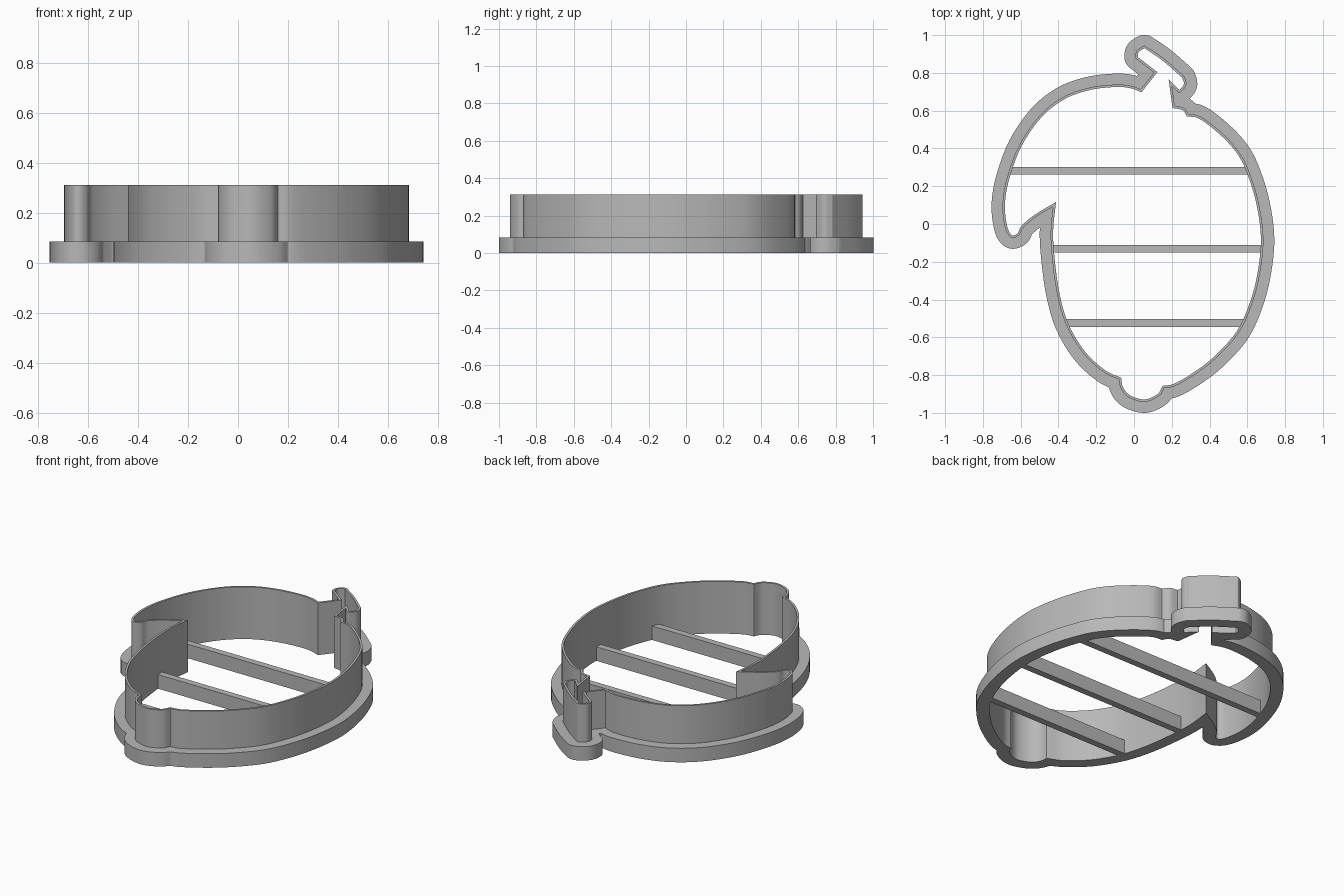
import bpy, bmesh, math
from mathutils import Vector
from mathutils.geometry import tessellate_polygon

cube = bpy.data.objects.get("Cube")
if cube:
    bpy.data.objects.remove(cube, do_unlink=True)

GREY = (0.48, 0.48, 0.48, 1)
BLADE_TOP, BASE_TOP = 0.312, 0.084
BLADE_WIDTH, RIM_WIDTH = 0.013, 0.071

grey = bpy.data.materials.new("plain grey")
grey.use_nodes = True
grey.diffuse_color = GREY
grey.node_tree.nodes["Principled BSDF"].inputs["Base Color"].default_value = GREY

# Inner outline, clockwise: smooth runs that meet at sharp corners
right_side = [(.28, .57), (.35, .555), (.463, .466), (.548, .37), (.6, .265), (.648, .106),
              (.672, -.08), (.653, -.265), (.611, -.423), (.542, -.571), (.426, -.7),
              (.32, -.783), (.214, -.845), (.151, -.857)]
bottom_bump = [(.151, -.857), (.125, -.9), (.055, -.929), (-.024, -.905), (-.06, -.86), (-.066, -.815)]
lower_left = [(-.066, -.815), (-.156, -.772), (-.262, -.672), (-.347, -.529), (-.394, -.37),
              (-.42, -.185), (-.428, -.037), (-.413, .116)]
hook = [(-.413, .116), (-.527, .048), (-.595, -.01), (-.616, -.048), (-.648, -.058),
        (-.673, -.005), (-.683, .106), (-.66, .24), (-.595, .413), (-.489, .566), (-.368, .661),
        (-.235, .709), (-.103, .725), (-.024, .72), (.04, .698)]
stem_left = [(.04, .698), (.124, .804)]
stem_under = [(.124, .804), (.02, .884)]
stem_tip = [(.02, .884), (.025, .91), (.055, .931)]
stem_top = [(.055, .931), (.15, .866), (.255, .775)]
stem_end = [(.255, .775), (.264, .74), (.24, .709)]
stem_notch = [(.24, .709), (.183, .767)]
stem_right = [(.183, .767), (.204, .614)]
shoulder = [(.204, .614), (.257, .603), (.28, .57)]
RUNS = [right_side, bottom_bump, lower_left, hook, stem_left, stem_under, stem_tip,
        stem_top, stem_end, stem_notch, stem_right, shoulder]


def smooth_run(points, steps=6):
    """Spline through the points, without the last one."""
    p = [Vector(q) for q in points]
    p = [2 * p[0] - p[1]] + p + [2 * p[-1] - p[-2]]
    out = []
    for a, b, c, d in zip(p, p[1:], p[2:], p[3:]):
        for i in range(steps):
            t = i / steps
            out.append(b + (c - a) * t / 2 + (2 * a - 5 * b + 4 * c - d) * t * t / 2
                       + (3 * b - a - 3 * c + d) * t ** 3 / 2)
    return out


def distance(p, a, b):
    ab = b - a
    t = max(0, min(1, (p - a).dot(ab) / ab.length_squared))
    return (p - a - ab * t).length


def grow(loop, width):
    """Rounded outward offset, with overlapping stretches dropped."""
    sides = list(zip(loop, loop[1:] + loop[:1]))
    normals = [Vector((a.y - b.y, b.x - a.x)).normalized() for a, b in sides]
    trial = []
    for i, (a, b) in enumerate(sides):
        n, before = normals[i], normals[i - 1]
        turn = before.angle_signed(n)
        count = max(1, int(abs(turn) / 0.2))
        for k in range(count):
            r = before.lerp(n, k / count)
            if r.length > 0.01:
                trial.append(a + r.normalized() * width)
        trial += [a.lerp(b, k / 4) + n * width for k in range(4)]
    kept = []
    for p in trial:
        if kept and (p - kept[-1]).length < 0.003:
            continue
        if all(distance(p, a, b) > width * 0.995 for a, b in sides):
            kept.append(p)
    return kept


def slab(name, loops, height):
    """Upright solid from flat loops; a second loop is a hole."""
    flat = [[v.to_3d() for v in loop] for loop in loops]
    bm = bmesh.new()
    verts = [bm.verts.new(v) for loop in flat for v in loop]
    for tri in tessellate_polygon(flat):
        if len(set(tri)) == 3:
            bm.faces.new([verts[i] for i in tri])
    bmesh.ops.recalc_face_normals(bm, faces=bm.faces)
    raised = bmesh.ops.extrude_face_region(bm, geom=bm.faces[:], use_keep_orig=True)
    top = [g for g in raised["geom"] if isinstance(g, bmesh.types.BMVert)]
    bmesh.ops.translate(bm, verts=top, vec=(0, 0, height))
    bmesh.ops.recalc_face_normals(bm, faces=bm.faces)
    mesh = bpy.data.meshes.new(name)
    bm.to_mesh(mesh)
    bm.free()
    mesh.materials.append(grey)
    obj = bpy.data.objects.new(name, mesh)
    bpy.context.collection.objects.link(obj)
    bpy.ops.object.select_all(action="DESELECT")
    obj.select_set(True)
    bpy.context.view_layer.objects.active = obj
    bpy.ops.object.shade_smooth_by_angle(angle=math.radians(30))


def span(loop, y):
    """Leftmost and rightmost crossing of the outline at y."""
    xs = [a.x + (b.x - a.x) * (y - a.y) / (b.y - a.y)
          for a, b in zip(loop, loop[1:] + loop[:1]) if (a.y > y) != (b.y > y)]
    return min(xs) - 0.005, max(xs) + 0.005


inner = [p for run in RUNS for p in smooth_run(run)]
blade_outer = grow(inner, BLADE_WIDTH)
rim_outer = grow(inner, RIM_WIDTH)

# Thin cutting wall and the wide rim around its foot
slab("cutting_wall", [blade_outer, inner], BLADE_TOP)
slab("base_rim", [rim_outer, blade_outer], BASE_TOP)

# Cross bars
for name, y in (("rear", 0.281), ("middle", -0.131), ("front", -0.524)):
    low, high = y - 0.02, y + 0.02
    (l0, r0), (l1, r1) = span(inner, low), span(inner, high)
    corners = [Vector(c) for c in ((l0, low), (r0, low), (r1, high), (l1, high))]
    slab(name + "_cross_bar", [corners], BASE_TOP)
